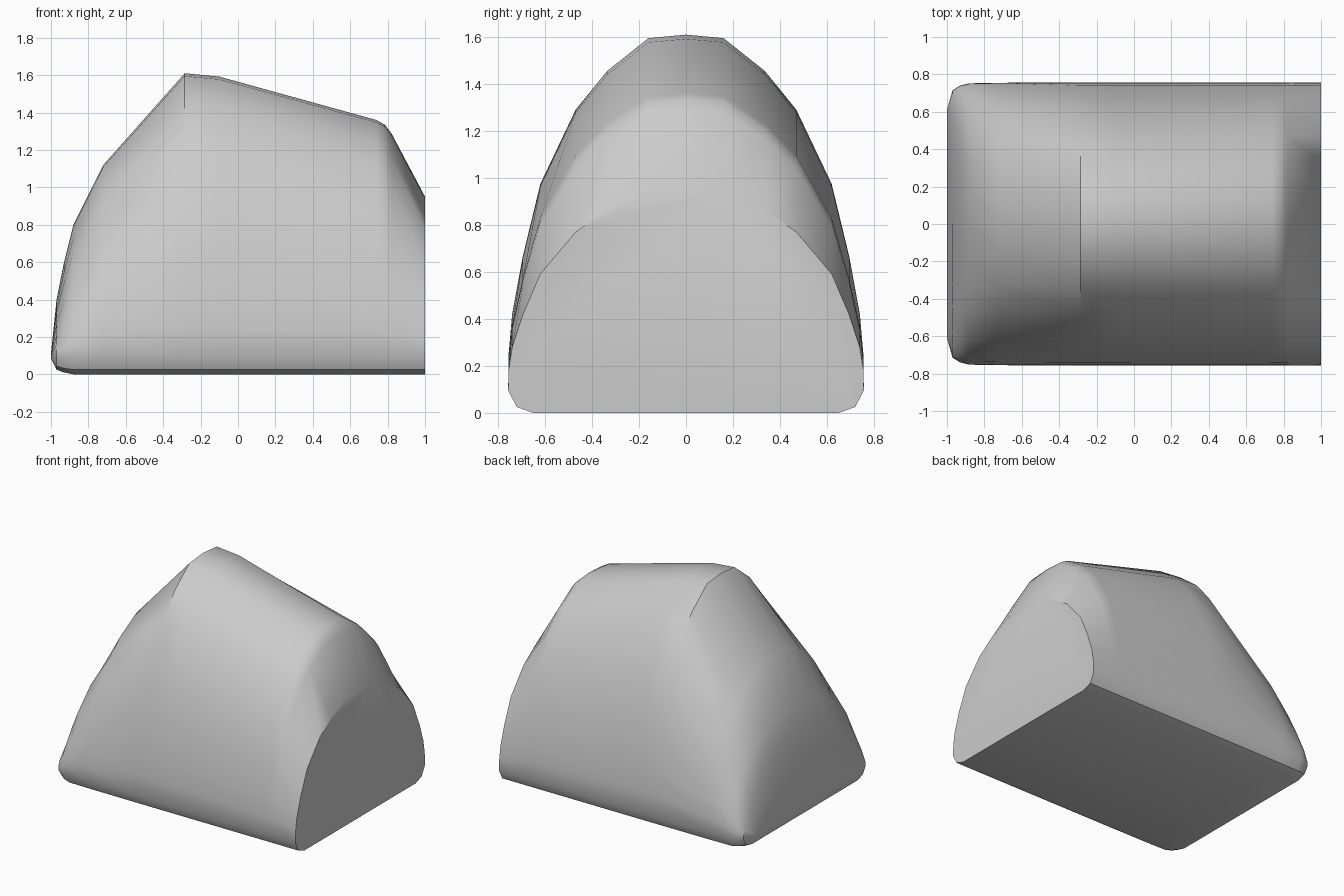
import bpy
import bmesh

cube = bpy.data.objects.get("Cube")
if cube:
    bpy.data.objects.remove(cube, do_unlink=True)

# Single grey material
COLOUR = (0.6, 0.6, 0.6, 1.0)
grey = bpy.data.materials.new("plain grey")
grey.use_nodes = True
grey.diffuse_color = COLOUR
grey.node_tree.nodes["Principled BSDF"].inputs["Base Color"].default_value = COLOUR

# Half arch outline (y, z), from the floor up to the crown
HALF = [(0.65, 0), (0.72, 0.025), (0.757, 0.095), (0.755, 0.25), (0.74, 0.42),
        (0.695, 0.665), (0.62, 0.975), (0.47, 1.29), (0.336, 1.455),
        (0.16, 1.595), (0, 1.61)]
ARCH = HALF + [(-y, z) for y, z in reversed(HALF[:-1])]
WIDE, TALL, SILL = 0.757, 1.61, 0.095

# Stations along the length: x, half width, floor height, crown height
STATIONS = [(-1, 0.61, 0.085, 0.11), (-0.97, 0.715, 0.025, 0.40),
            (-0.93, 0.74, 0.01, 0.60), (-0.88, 0.752, 0, 0.80),
            (-0.72, 0.755, 0, 1.12), (-0.285, 0.757, 0, 1.61),
            (-0.1, 0.757, 0, 1.592), (0.74, 0.757, 0, 1.36),
            (0.785, 0.757, 0, 1.335), (0.82, 0.757, 0, 1.29),
            (1, 0.757, 0, 0.95)]


def section(bm, x, width, floor, crown):
    """Arch fitted between a floor and a crown height."""
    ring = []
    for y, z in ARCH:
        if z > SILL:
            z = SILL + (z - SILL) * (crown - SILL) / (TALL - SILL)
        else:
            z = SILL - (SILL - z) * (SILL - floor) / SILL
        ring.append(bm.verts.new((x, y * width / WIDE, z)))
    return ring


# Loft the body through the arches and cap both ends
bm = bmesh.new()
rings = [section(bm, *s) for s in STATIONS]
count = len(ARCH)
for a, b in zip(rings, rings[1:]):
    for i in range(count):
        j = (i + 1) % count
        bm.faces.new((a[i], a[j], b[j], b[i]))
bm.faces.new(rings[0])
bm.faces.new(rings[-1])
bmesh.ops.recalc_face_normals(bm, faces=bm.faces)

mesh = bpy.data.meshes.new("arched_body")
bm.to_mesh(mesh)
bm.free()
mesh.materials.append(grey)
body = bpy.data.objects.new("arched_body", mesh)
bpy.context.collection.objects.link(body)

# Smooth shading with crisp end cap and crest
bpy.ops.object.select_all(action="DESELECT")
body.select_set(True)
bpy.context.view_layer.objects.active = body
bpy.ops.object.shade_smooth_by_angle(angle=0.6)
